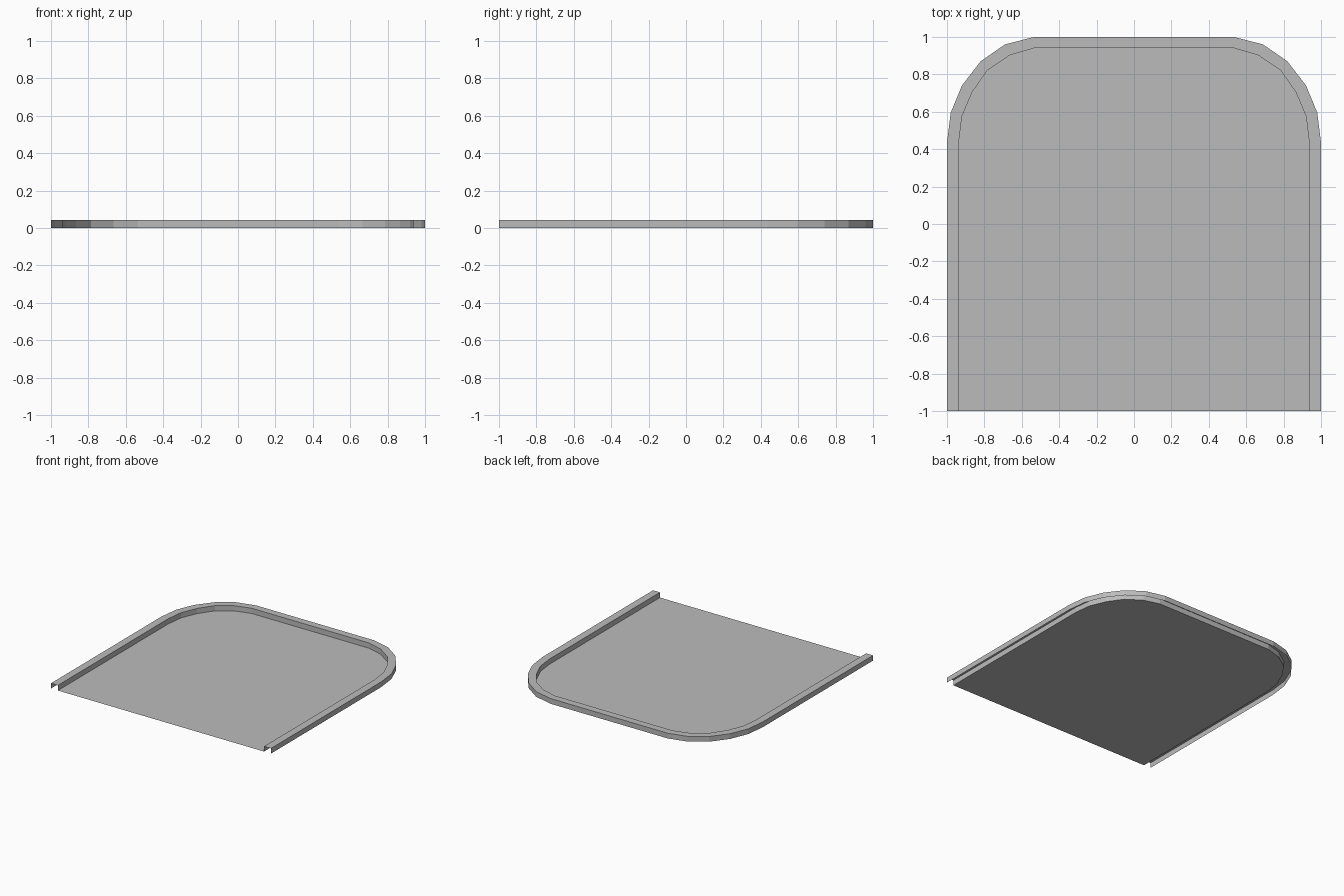
import bpy
import bmesh

cube = bpy.data.objects.get("Cube")
if cube:
    bpy.data.objects.remove(cube, do_unlink=True)

RIM_TOP = 0.043

# Right half of each outline, from the open front to the rounded back
OUTER = [(1, -1), (1, 0.435), (0.98, 0.595), (0.92, 0.74),
         (0.82, 0.87), (0.69, 0.96), (0.535, 1)]
INNER = [(0.937, -1), (0.937, 0.435), (0.92, 0.575), (0.865, 0.705),
         (0.785, 0.82), (0.665, 0.902), (0.535, 0.94)]

grey = bpy.data.materials.new("plain grey")
grey.use_nodes = True
colour = (0.5, 0.5, 0.5, 1)
grey.diffuse_color = colour
grey.node_tree.nodes["Principled BSDF"].inputs["Base Color"].default_value = colour


def mirrored(half):
    return half + [(-x, y) for x, y in reversed(half)]


def finish(name, bm):
    mesh = bpy.data.meshes.new(name)
    bm.to_mesh(mesh)
    bm.free()
    mesh.materials.append(grey)
    obj = bpy.data.objects.new(name, mesh)
    bpy.context.collection.objects.link(obj)


def row(bm, outline, z):
    return [bm.verts.new((x, y, z)) for x, y in outline]


outer, inner = mirrored(OUTER), mirrored(INNER)

# Flat floor sheet
bm = bmesh.new()
bm.faces.new(row(bm, inner, 0))
finish("floor", bm)

# Raised rim: inner wall, top and outer wall, hollow below and open at the front
bm = bmesh.new()
rows = [row(bm, inner, 0), row(bm, inner, RIM_TOP),
        row(bm, outer, RIM_TOP), row(bm, outer, 0)]
for low, high in zip(rows, rows[1:]):
    for i in range(len(low) - 1):
        bm.faces.new((low[i], high[i], high[i + 1], low[i + 1]))
finish("raised_rim", bm)
